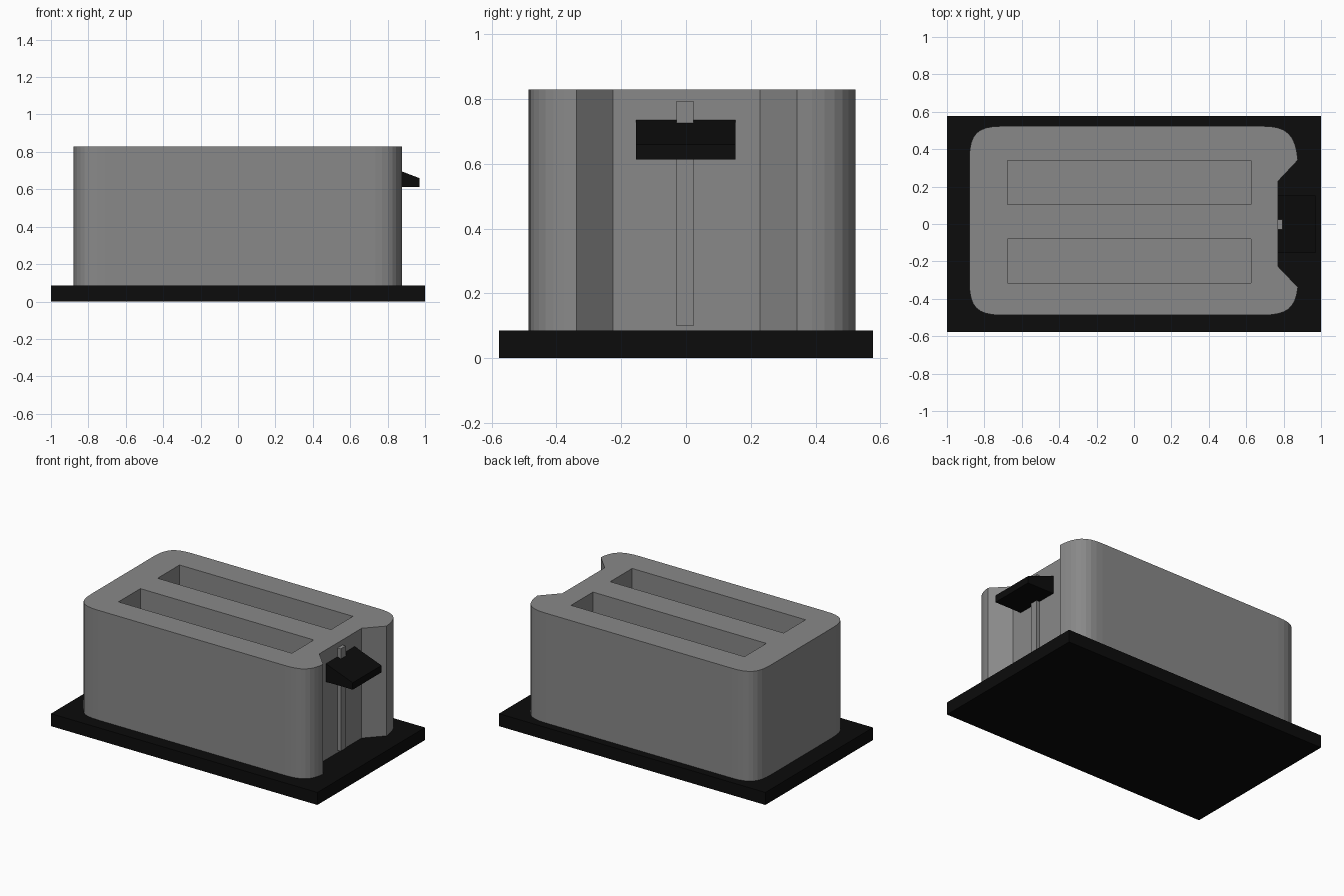
import bpy, bmesh
from mathutils import Vector

if "Cube" in bpy.data.objects:
    bpy.data.objects.remove(bpy.data.objects["Cube"])


def prism(name, profile, direction, mat):
    """Extrude a closed 3D profile along a direction."""
    bm = bmesh.new()
    face = bm.faces.new([bm.verts.new(p) for p in profile])
    new = bmesh.ops.extrude_face_region(bm, geom=[face])["geom"]
    bmesh.ops.translate(bm, vec=Vector(direction),
                        verts=[g for g in new if isinstance(g, bmesh.types.BMVert)])
    bmesh.ops.recalc_face_normals(bm, faces=bm.faces)
    mesh = bpy.data.meshes.new(name)
    bm.to_mesh(mesh)
    bm.free()
    obj = bpy.data.objects.new(name, mesh)
    bpy.context.collection.objects.link(obj)
    mesh.materials.append(mat)
    return obj


def box(name, x0, x1, y0, y1, z0, z1, mat):
    return prism(name, [(x0, y0, z0), (x1, y0, z0), (x1, y1, z0), (x0, y1, z0)],
                 (0, 0, z1 - z0), mat)


def corner(a, b, c, steps=8):
    """Rounded corner from a to c, pulled towards b."""
    a, b, c = Vector(a), Vector(b), Vector(c)
    p, q = a.lerp(b, 0.75), c.lerp(b, 0.75)
    ts = [i / steps for i in range(steps + 1)]
    return [a * (1 - t)**3 + p * 3 * t * (1 - t)**2 + q * 3 * t * t * (1 - t) + c * t**3
            for t in ts]


def material(name, value):
    mat = bpy.data.materials.new(name)
    mat.diffuse_color = (value, value, value, 1)
    mat.use_nodes = True
    mat.node_tree.nodes["Principled BSDF"].inputs["Base Color"].default_value = mat.diffuse_color
    return mat


black = material("black_plastic", 0.0035)
grey = material("grey_metal", 0.25)

# Base plate
box("base_plate", -1, 1, -0.577, 0.577, 0, 0.085, black)

# Body with rounded corners and a recess at the lever end
outline = [(0.769, -0.226), (0.769, 0.228)]
outline += corner((0.876, 0.342), (0.86, 0.523), (0.69, 0.523))
outline += corner((-0.71, 0.523), (-0.88, 0.523), (-0.88, 0.35))
outline += corner((-0.88, -0.315), (-0.88, -0.487), (-0.71, -0.487))
outline += corner((0.69, -0.487), (0.86, -0.487), (0.876, -0.338))
body = prism("body", [(p[0], p[1], 0.08) for p in outline], (0, 0, 0.75), grey)

# Bread slots
for y0, y1 in ((-0.315, -0.08), (0.105, 0.34)):
    cutter = box("slot_cutter", -0.677, 0.625, y0, y1, 0.2, 1.0, grey)
    cutter.hide_render = True
    mod = body.modifiers.new("bread_slot", "BOOLEAN")
    mod.operation = "DIFFERENCE"
    mod.solver = "EXACT"
    mod.object = cutter
    bpy.context.view_layer.objects.active = body
    bpy.ops.object.modifier_apply(modifier=mod.name)
    bpy.data.objects.remove(cutter)

# Lever rail and wedge-shaped handle
box("lever_rail", 0.76, 0.793, -0.03, 0.023, 0.10, 0.795, grey)
wedge = [(0.768, 0.613), (0.97, 0.613), (0.97, 0.66), (0.768, 0.736)]
prism("lever_handle", [(x, -0.155, z) for x, z in wedge], (0, 0.308, 0), black)
